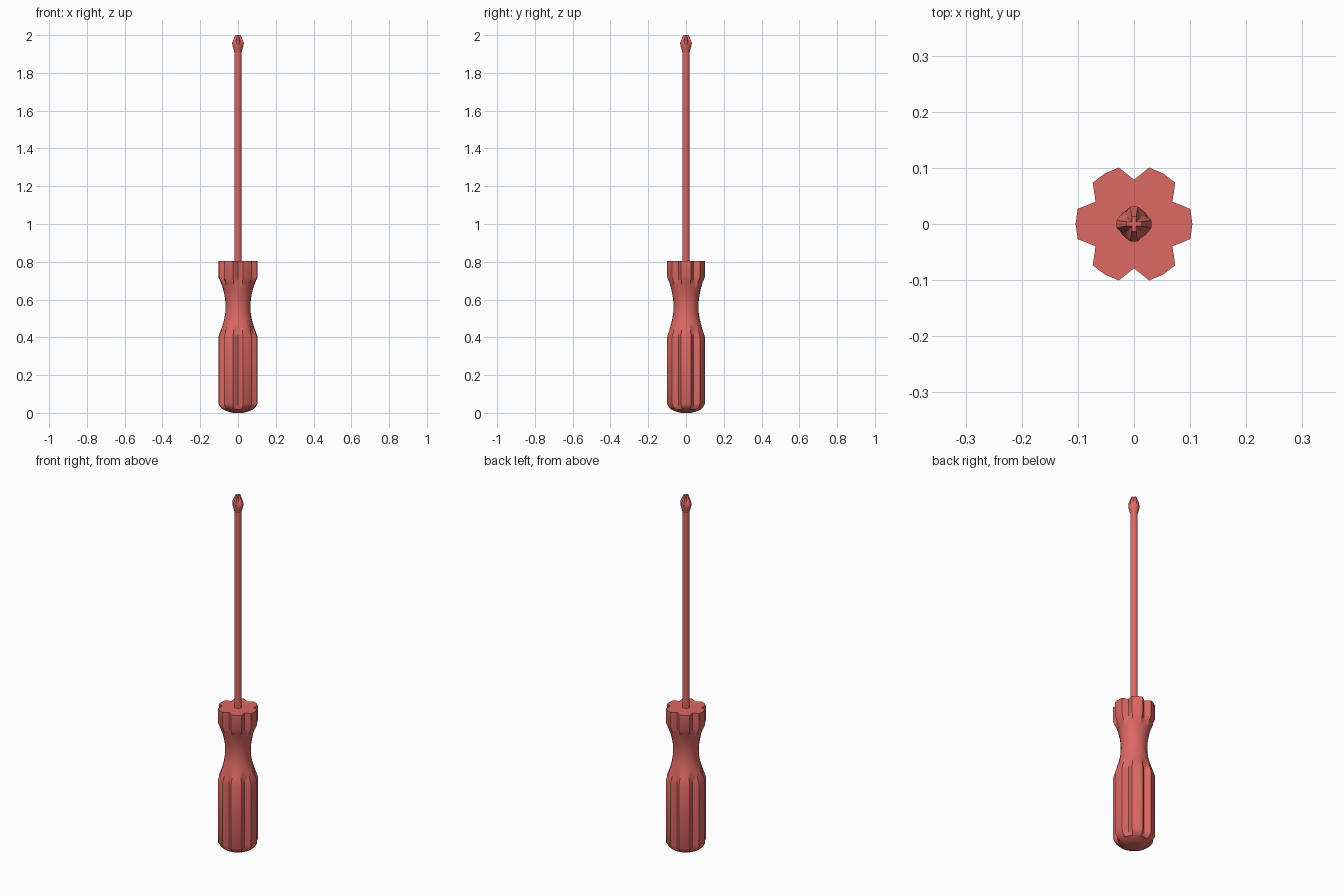
import bpy, bmesh
from math import sin, cos, radians

if "Cube" in bpy.data.objects:
    bpy.data.objects.remove(bpy.data.objects["Cube"])

mat = bpy.data.materials.new("red")
mat.diffuse_color = (0.72, 0.14, 0.125, 1)
mat.use_nodes = True
mat.node_tree.nodes["Principled BSDF"].inputs["Base Color"].default_value = mat.diffuse_color


def loft(name, rings, sharp=30):
    """Skin a stack of equal-length rings and cap both ends."""
    bm = bmesh.new()
    rows = [[bm.verts.new(p) for p in ring] for ring in rings]
    n = len(rows[0])
    for a, b in zip(rows, rows[1:]):
        for i in range(n):
            j = (i + 1) % n
            bm.faces.new((a[i], a[j], b[j], b[i]))
    bm.faces.new(rows[0][::-1])
    bm.faces.new(rows[-1])
    bmesh.ops.recalc_face_normals(bm, faces=bm.faces)
    me = bpy.data.meshes.new(name)
    bm.to_mesh(me)
    bm.free()
    ob = bpy.data.objects.new(name, me)
    bpy.context.collection.objects.link(ob)
    me.materials.append(mat)
    bpy.ops.object.select_all(action='DESELECT')
    ob.select_set(True)
    bpy.context.view_layer.objects.active = ob
    bpy.ops.object.shade_smooth_by_angle(angle=radians(sharp))
    return ob


# Handle: six lobes; the V grooves never go deeper than the groove radius
GROOVE = 0.079


def handle_ring(z, r):
    pts = []
    for k in range(6):
        for off in (-15, 0, 15, 30):
            a = radians(60 * k + off)
            rad = min(r, GROOVE) if off == 30 else r
            pts.append((rad * cos(a), rad * sin(a), z))
    return pts


handle_profile = [
    (0.0, 0.025), (0.006, 0.05), (0.018, 0.079), (0.03, 0.093), (0.05, 0.104),
    (0.40, 0.104), (0.43, 0.094), (0.47, 0.080), (0.50, 0.072), (0.53, 0.0675),
    (0.565, 0.066), (0.60, 0.068), (0.63, 0.073), (0.66, 0.080), (0.69, 0.091),
    (0.72, 0.104), (0.803, 0.104)]
loft("handle", [handle_ring(z, r) for z, r in handle_profile])


# Blade: 16-sided section whose diagonal corners sink in to form the cross tip
def blade_ring(z, r, t, c):
    e = max((r * r - t * t) ** 0.5, t)
    quad = [(r, 0), (e, t), (c, c), (t, e)]
    pts = []
    for k in range(4):
        for x, y in quad:
            for _ in range(k):
                x, y = -y, x
            pts.append((x, y, z))
    return pts


def round_ring(z, r):
    return blade_ring(z, r, r * sin(radians(22.5)), r * cos(radians(45)))


loft("shaft", [round_ring(0.78, 0.0185), round_ring(1.905, 0.0185)])
loft("cross_tip", [
    round_ring(1.905, 0.0185), round_ring(1.925, 0.0235), round_ring(1.943, 0.0285),
    blade_ring(1.957, 0.0315, 0.008, 0.0165),
    blade_ring(1.975, 0.025, 0.0055, 0.009),
    blade_ring(2.0, 0.0135, 0.004, 0.004)])
